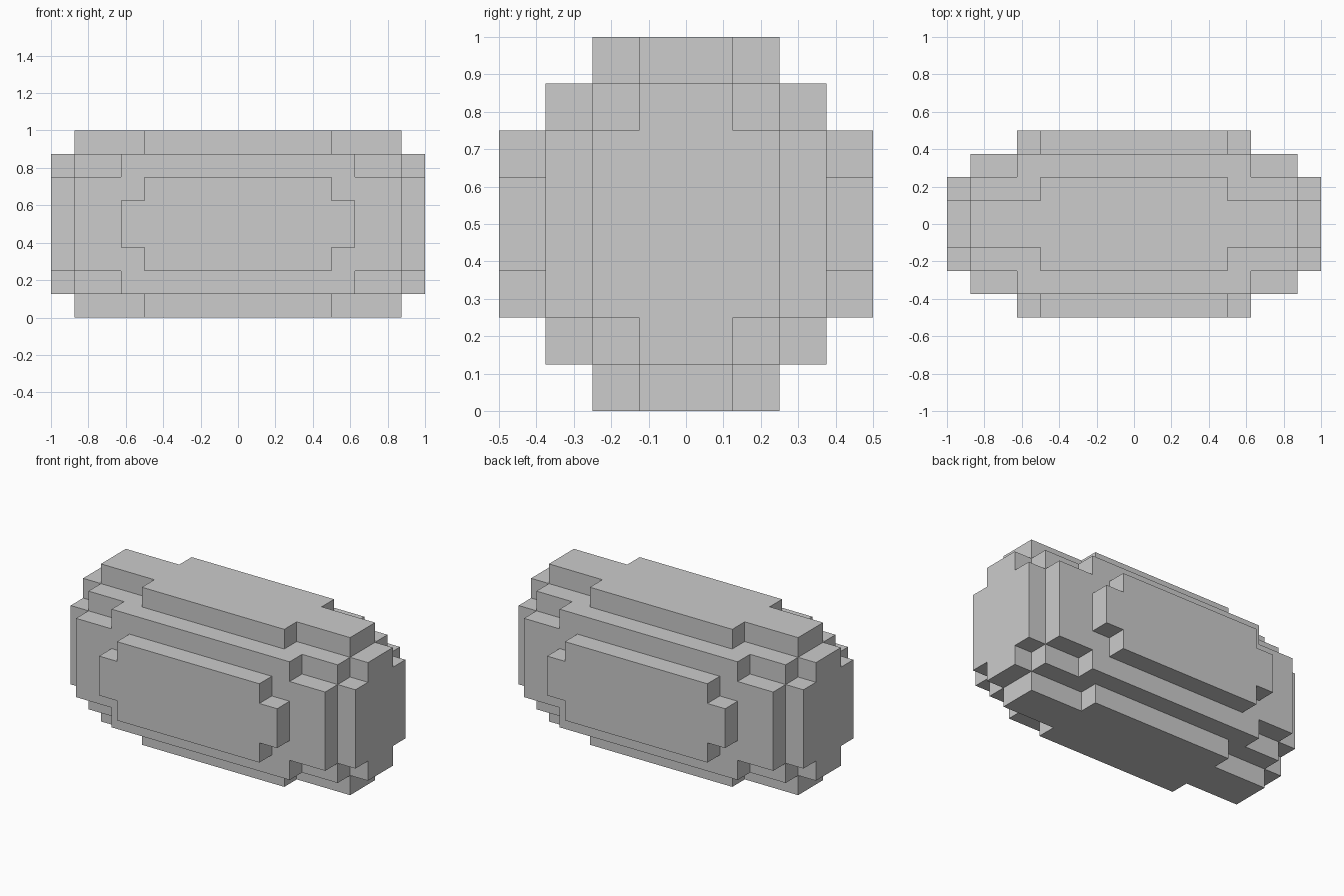
import bpy
import bmesh
from mathutils import Matrix, Vector

cube = bpy.data.objects.get("Cube")
if cube:
    bpy.data.objects.remove(cube, do_unlink=True)

# One plain grey for the whole body
grey = bpy.data.materials.new("light grey")
grey.use_nodes = True
colour = (0.604, 0.604, 0.604, 1)
grey.diffuse_color = colour
grey.node_tree.nodes["Principled BSDF"].inputs["Base Color"].default_value = colour

BLOCK = 0.125
# Half length in blocks of each bar: rows go outward in y, columns go outward in z
HALF_LENGTHS = [
    [8, 8, 8, 7],
    [8, 8, 7, 4],
    [7, 7, 5, 0],
    [5, 4, 0, 0],
]

# Filled blocks of one octant, mirrored to all eight
filled = set()
for j, row in enumerate(HALF_LENGTHS):
    for k, half in enumerate(row):
        for i in range(half):
            for x in (i, -i - 1):
                for y in (j, -j - 1):
                    for z in (k, -k - 1):
                        filled.add((x, y, z))


def add_side(bm, cell, axis, sign):
    """Add the square side of a block that faces along the signed axis."""
    u, v = (axis + 1) % 3, (axis + 2) % 3
    corners = [(0, 0), (1, 0), (1, 1), (0, 1)]
    if sign < 0:
        corners.reverse()
    verts = []
    for a, b in corners:
        p = Vector(cell)
        p[axis] += sign > 0
        p[u] += a
        p[v] += b
        verts.append(bm.verts.new(p))
    bm.faces.new(verts)


# Outer skin only
bm = bmesh.new()
for cell in sorted(filled):
    for axis in range(3):
        for sign in (-1, 1):
            neighbour = list(cell)
            neighbour[axis] += sign
            if tuple(neighbour) not in filled:
                add_side(bm, cell, axis, sign)

# Weld the squares and merge them into large flat faces
bmesh.ops.remove_doubles(bm, verts=bm.verts[:], dist=0.01)
bmesh.ops.dissolve_limit(bm, angle_limit=0.02, verts=bm.verts[:], edges=bm.edges[:])
bmesh.ops.transform(
    bm,
    matrix=Matrix.Translation((0, 0, 4 * BLOCK)) @ Matrix.Scale(BLOCK, 4),
    verts=bm.verts[:],
)

mesh = bpy.data.meshes.new("stepped_body")
bm.to_mesh(mesh)
bm.free()
mesh.materials.append(grey)
body = bpy.data.objects.new("stepped_body", mesh)
bpy.context.collection.objects.link(body)
